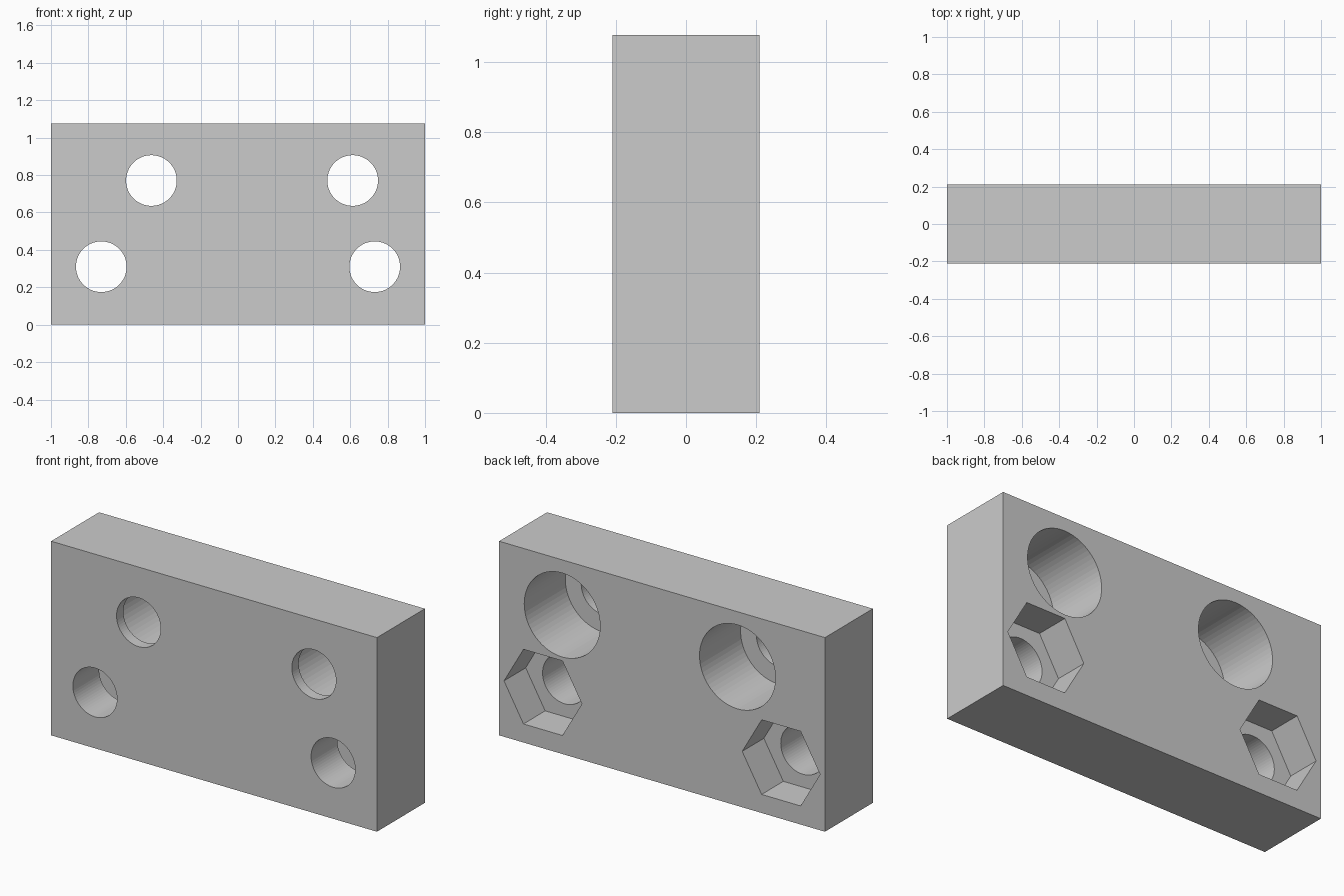
import bpy
from math import radians

if "Cube" in bpy.data.objects:
    bpy.data.objects.remove(bpy.data.objects["Cube"])

WIDTH, DEPTH, HEIGHT = 2.0, 0.42, 1.077
BACK = DEPTH / 2

# Rectangular block
bpy.ops.mesh.primitive_cube_add(size=1, location=(0, 0, HEIGHT / 2))
block = bpy.context.object
block.name = "mounting_block"
block.scale = (WIDTH, DEPTH, HEIGHT)
bpy.ops.object.transform_apply(location=True, rotation=False, scale=True)


def cut(name, x, z, radius, y0, y1, sides, turn=0):
    """Cut a prism running along y from y0 to y1 out of the block."""
    bpy.ops.mesh.primitive_cylinder_add(
        vertices=sides, radius=radius, depth=y1 - y0,
        location=(x, (y0 + y1) / 2, z), rotation=(radians(90), 0, 0))
    cutter = bpy.context.object
    cutter.name = name
    cutter.hide_render = True
    cutter.rotation_euler.rotate_axis("Z", radians(turn))
    mod = block.modifiers.new(name, "BOOLEAN")
    mod.operation = "DIFFERENCE"
    mod.solver = "EXACT"
    mod.object = cutter
    bpy.context.view_layer.objects.active = block
    bpy.ops.object.modifier_apply(modifier=name)
    bpy.data.objects.remove(cutter, do_unlink=True)


# Upper bolt holes with deep round counterbores from the back
for x in (-0.463, 0.613):
    cut("counterbore", x, 0.771, 0.233, BACK - 0.36, BACK + 0.1, 64)
    cut("upper_hole", x, 0.771, 0.1355, -BACK - 0.1, BACK + 0.1, 64)

# Lower bolt holes with hexagonal nut pockets, corners pointing sideways
for x in (-0.731, 0.731):
    cut("nut_pocket", x, 0.31, 0.239, BACK - 0.19, BACK + 0.1, 6, turn=30)
    cut("lower_hole", x, 0.31, 0.1355, -BACK - 0.1, BACK + 0.1, 64)
